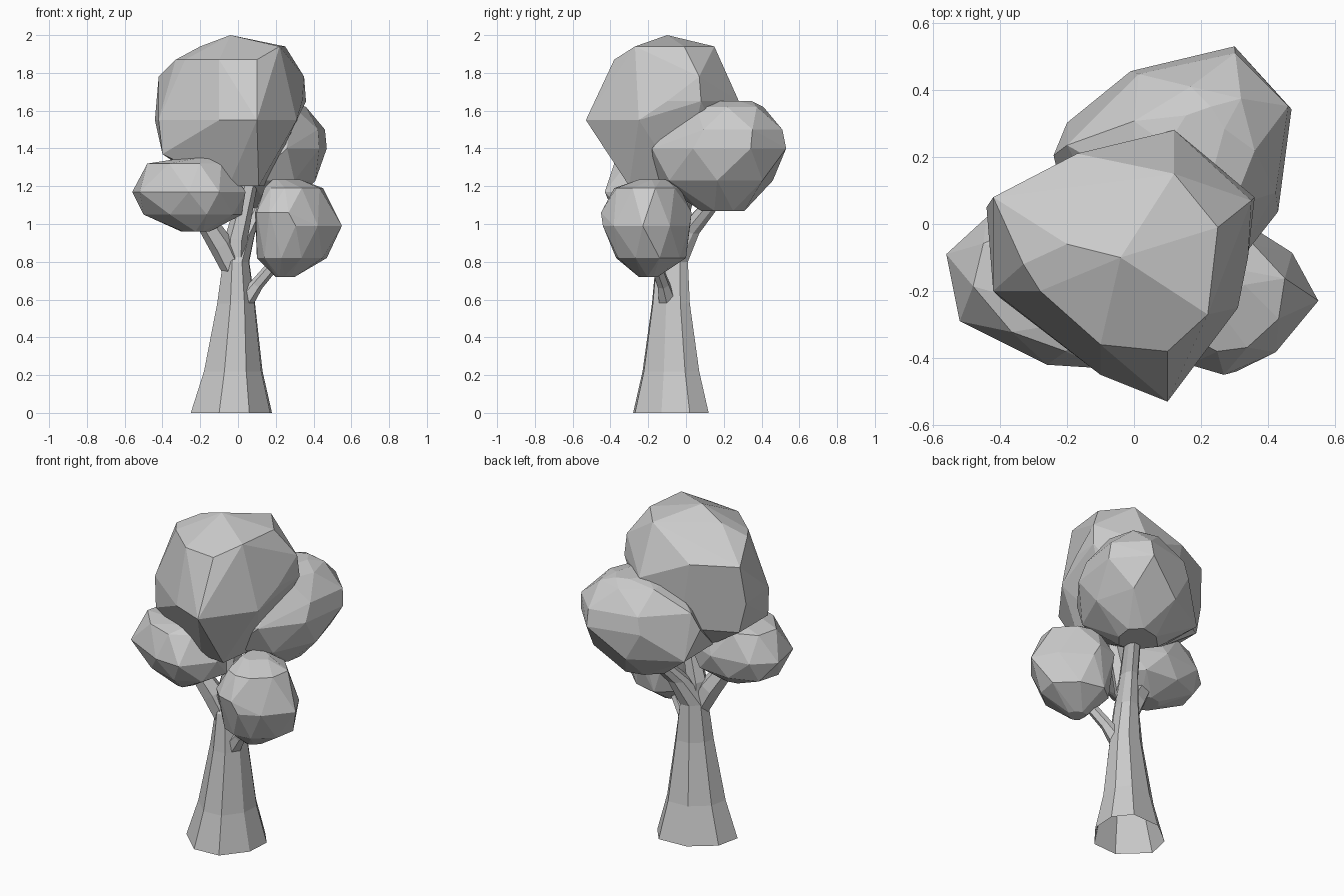
import bpy
import bmesh
import math
from mathutils import Vector

cube = bpy.data.objects.get("Cube")
if cube:
    bpy.data.objects.remove(cube, do_unlink=True)


def make_material(name, value):
    material = bpy.data.materials.new(name)
    material.use_nodes = True
    colour = (value, value, value, 1.0)
    material.diffuse_color = colour
    material.node_tree.nodes["Principled BSDF"].inputs["Base Color"].default_value = colour
    return material


GREY = make_material("plain grey", 0.6)


def finish(bm, name):
    """Turn a bmesh into a flat shaded object."""
    bmesh.ops.recalc_face_normals(bm, faces=bm.faces)
    mesh = bpy.data.meshes.new(name)
    bm.to_mesh(mesh)
    bm.free()
    mesh.materials.append(GREY)
    obj = bpy.data.objects.new(name, mesh)
    bpy.context.collection.objects.link(obj)
    return obj


def fit_outline(outline, layer):
    """Stretch a plan outline to fill the box of one layer (z, x range, y range)."""
    z, x_min, x_max, y_min, y_max = layer
    xs = [p[0] for p in outline]
    ys = [p[1] for p in outline]

    def remap(value, values, low, high):
        return low + (value - min(values)) / (max(values) - min(values)) * (high - low)

    return [Vector((remap(x, xs, x_min, x_max), remap(y, ys, y_min, y_max), z))
            for x, y in outline]


def midpoints(outline):
    following = outline[1:] + outline[:1]
    return [((a[0] + b[0]) / 2, (a[1] + b[1]) / 2) for a, b in zip(outline, following)]


def stack(outline, layers, turned):
    """Corner points of stacked layers, some of them turned half a step."""
    points = []
    for i, layer in enumerate(layers):
        points += fit_outline(midpoints(outline) if i in turned else outline, layer)
    return points


def leaf_clump(name, points):
    """Faceted clump: the convex hull of its corner points."""
    bm = bmesh.new()
    for point in points:
        bm.verts.new(point)
    hull = bmesh.ops.convex_hull(bm, input=bm.verts)
    loose = {v for v in hull["geom_interior"] + hull["geom_unused"]
             if isinstance(v, bmesh.types.BMVert)}
    bmesh.ops.delete(bm, geom=list(loose), context="VERTS")
    bmesh.ops.dissolve_limit(bm, angle_limit=math.radians(7),
                             verts=bm.verts, edges=bm.edges)
    return finish(bm, name)


def loft(name, rings):
    """Skin a tube, open at its foot, over rings that have equal point counts."""
    bm = bmesh.new()
    loops = [[bm.verts.new(p) for p in ring] for ring in rings]
    count = len(loops[0])
    for low, high in zip(loops, loops[1:]):
        for i in range(count):
            j = (i + 1) % count
            bm.faces.new((low[i], low[j], high[j], high[i]))
    bm.faces.new(loops[-1])
    return finish(bm, name)


def branch(name, path, radii, sides=6):
    """Tapered limb whose rings face along its path."""
    points = [Vector(p) for p in path]
    angles = [math.tau * i / sides for i in range(sides)]
    rings = []
    for i, point in enumerate(points):
        along = points[min(i + 1, len(points) - 1)] - points[max(i - 1, 0)]
        side = along.cross(Vector((0, 1, 0))).normalized()
        front = along.cross(side).normalized()
        rings.append([point + radii[i] * (side * math.cos(a) + front * math.sin(a))
                      for a in angles])
    return loft(name, rings)


# Flared trunk, bending back into the rear clump
trunk_outline = [(-.25, -.14), (-.1, -.28), (.06, -.27), (.17, -.13),
                 (.18, .02), (.1, .12), (-.08, .11), (-.22, 0)]
loft("trunk", [fit_outline(trunk_outline, layer) for layer in (
    (0, -.25, .18, -.28, .12),
    (.22, -.18, .13, -.23, .07),
    (.58, -.11, .09, -.18, .02),
    (.8, -.08, .06, -.16, .01),
    (.95, -.01, .09, -.06, .07),
    (1.14, .09, .18, .11, .21))])

# Limbs that carry the other clumps
branch("right_limb", [(-.02, -.09, .75), (-.09, -.11, .89), (-.2, -.15, 1.06)], [.06, .065, .05])
branch("crown_limb", [(-.02, -.09, .7), (-.01, -.09, .92), (.07, -.1, 1.25)], [.06, .06, .04])
branch("left_limb", [(.04, -.1, .6), (.1, -.12, .68), (.22, -.17, .82)], [.05, .035, .03])

# Large crown on top, as contours from its peak down to its underside
crown_contours = {
    2: [(-.04, -.1)],
    1.94: [(.12, .15), (.25, -.01), (.22, -.27), (-.2, -.06)],
    1.87: [(.1, -.38), (-.1, -.36), (-.28, -.2), (-.33, -.12)],
    1.78: [(-.42, .08), (-.17, .21), (.35, .07)],
    1.65: [(.12, .28), (.36, .08), (.34, -.1)],
    1.55: [(.1, -.53), (.31, -.25), (-.1, -.45), (-.42, -.2), (-.44, .05)],
    1.37: [(-.4, -.22), (-.4, .06), (-.1, .2), (.15, .2)],
    1.2: [(.11, -.3), (-.05, -.28), (-.15, 0), (.15, -.02)],
}
leaf_clump("crown_leaves", [(x, y, z) for z, ring in crown_contours.items() for x, y in ring])

# Clump behind the crown
leaf_clump("back_leaves", stack(
    [(-.24, .2), (-.01, .455), (.3, .53), (.47, .34), (.43, .03), (.26, -.19), (0, -.14)],
    [(1.65, .1, .27, .1, .35), (1.62, 0, .36, 0, .41), (1.5, -.2, .46, -.09, .51),
     (1.4, -.24, .47, -.18, .53), (1.23, -.2, .41, -.17, .46), (1.07, 0, .25, .08, .31)],
    turned=(1, 4)))

# Low clump on the left
leaf_clump("left_leaves", stack(
    [(.47, -.08), (.55, -.23), (.42, -.39), (.3, -.45), (.18, -.42),
     (.1, -.35), (.09, -.15), (.15, 0), (.3, .03)],
    [(1.235, .18, .33, -.25, -.1), (1.19, .14, .45, -.38, -.03),
     (1.06, .09, .48, -.45, .03), (.99, .1, .55, -.44, .02),
     (.82, .1, .47, -.37, 0), (.72, .2, .3, -.25, -.15)], turned=(1, 4)))

# Low clump on the right
leaf_clump("right_leaves", stack(
    [(-.44, .03), (-.56, -.08), (-.52, -.28), (-.26, -.41), (-.1, -.42),
     (.04, -.25), (0, -.02), (-.2, .06)],
    [(1.35, -.3, -.1, -.3, -.1), (1.32, -.48, -.05, -.38, 0),
     (1.17, -.56, .04, -.43, .05), (1.05, -.5, .02, -.38, .02),
     (.96, -.3, -.15, -.27, -.1)], turned=(1, 3)))
